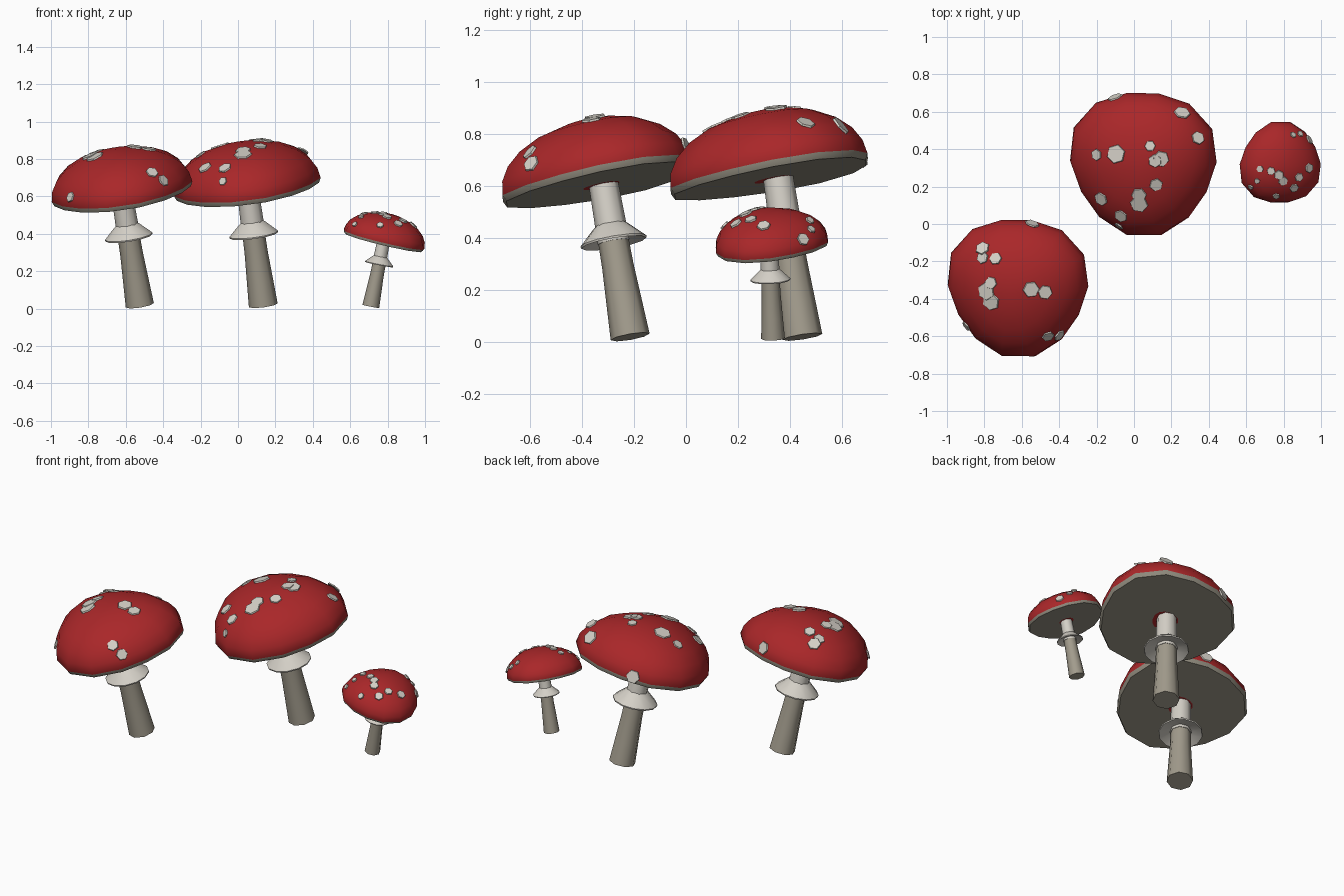
import bpy, bmesh, math
from mathutils import Vector, Matrix
from mathutils.bvhtree import BVHTree

if "Cube" in bpy.data.objects:
    bpy.data.objects.remove(bpy.data.objects["Cube"])


def material(name, rgb):
    m = bpy.data.materials.new(name)
    m.diffuse_color = (*rgb, 1)
    m.use_nodes = True
    m.node_tree.nodes["Principled BSDF"].inputs["Base Color"].default_value = m.diffuse_color
    return m


RED = material("cap red", (0.40, 0.020, 0.022))
PALE = material("pale cream", (0.66, 0.63, 0.57))
TAN = material("stem tan", (0.36, 0.33, 0.265))
GILL = material("gill grey", (0.27, 0.25, 0.20))
UP = Vector((0, 0, 1))


def frame(origin, axis):
    rot = UP.rotation_difference(Vector(axis).normalized())
    return Matrix.Translation(origin) @ rot.to_matrix().to_4x4()


def finish(name, bm, mats, angle=50):
    bmesh.ops.recalc_face_normals(bm, faces=bm.faces)
    me = bpy.data.meshes.new(name)
    bm.to_mesh(me)
    bm.free()
    for m in mats:
        me.materials.append(m)
    for p in me.polygons:
        p.use_smooth = True
    me.set_sharp_from_angle(angle=math.radians(angle))
    ob = bpy.data.objects.new(name, me)
    bpy.context.collection.objects.link(ob)
    return ob


def lathe(name, profile, sides, mat, mats, slots=None, wobble=0, turn=0, loop=False):
    """Spin (radius, height) points; slots give the material of each band."""
    bm = bmesh.new()
    rings = []
    for r, z in profile:
        if r == 0:
            rings.append([bm.verts.new(mat @ Vector((0, 0, z)))] * sides)
            continue
        ring = []
        for i in range(sides):
            a = 2 * math.pi * i / sides
            k = r * (1 + wobble * math.cos(3 * (a - turn)))
            ring.append(bm.verts.new(mat @ Vector((k * math.cos(a), k * math.sin(a), z))))
        rings.append(ring)
    pairs = list(zip(rings, rings[1:]))
    if loop:
        pairs.append((rings[-1], rings[0]))
    for b, (lo, hi) in enumerate(pairs):
        for i in range(sides):
            j = (i + 1) % sides
            vs = list(dict.fromkeys([lo[i], lo[j], hi[j], hi[i]]))
            f = bm.faces.new(vs)
            f.material_index = slots[b] if slots else 0
    return finish(name, bm, mats)


def mushroom(tag, base, top, s, cap_c, cap_n, R, h, turn, ring_d, spots):
    base, top = Vector(base), Vector(top)
    axis = top - base
    L = axis.length
    m = frame(base, axis)
    # stem: flared tan foot, pale neck
    lathe(tag + "_lower_stem", [(0, 0), (.076*s, 0), (.069*s, ring_d*.35), (.061*s, ring_d*.75),
          (.059*s, ring_d + .02*s), (0, ring_d + .02*s)], 8, m, [TAN])
    lathe(tag + "_upper_stem", [(0, ring_d), (.062*s, ring_d), (.057*s, L), (0, L)], 8, m, [PALE])
    # skirt ring
    lathe(tag + "_skirt", [(.058*s, ring_d + .07*s), (.069*s, ring_d + .062*s), (.129*s, ring_d + .004*s),
          (.127*s, ring_d - .004*s), (.058*s, ring_d + .02*s)], 12, m, [PALE], loop=True)
    # cap: dome, grey lip and gills, small red collar round the stem
    lip = -.065 * R
    prof = [(0, h)]
    for t in (75, 58, 42, 27, 13, 0):
        t = math.radians(t)
        prof.append((R * math.cos(t), h * math.sin(t)))
    prof += [(.97*R, lip), (.19*R, lip), (0, lip)]
    cap = lathe(tag + "_cap", prof, 14, frame(cap_c, cap_n), [RED, GILL],
                [0]*6 + [1, 1, 0], .05, math.radians(turn))
    # spots: thin six-sided plates resting on the dome
    bm = bmesh.new()
    bm.from_mesh(cap.data)
    tree = BVHTree.FromBMesh(bm)
    bm.free()
    bm = bmesh.new()
    for k, (x, y, r) in enumerate(spots):
        hit, n = None, None
        p = Vector((x, y, 0))
        for step in range(6):
            q = p.lerp(Vector((cap_c[0], cap_c[1], 0)), step * .02)
            hit, n, _, _ = tree.ray_cast(Vector((q.x, q.y, 3)), -UP)
            if hit:
                break
        if not hit:
            continue
        place = frame(hit + n * .003, n) @ Matrix.Rotation(k * .8, 4, 'Z')
        bmesh.ops.create_cone(bm, cap_ends=True, segments=6, radius1=r, radius2=r * .93,
                              depth=.008, matrix=place)
    finish(tag + "_spots", bm, [PALE], 30)


mushroom("left", (-.525, -.215, .018), (-.62, -.318, .61), 1, (-.62, -.328, .625), (-.15, -.2, 1),
         .38, .235, -90, .375,
         [(-.81, -.13, .04), (-.81, -.18, .035), (-.74, -.185, .035), (-.765, -.315, .035),
          (-.79, -.36, .05), (-.765, -.415, .05), (-.55, -.35, .045), (-.475, -.365, .04),
          (-.545, 0, .04), (-.895, -.545, .03), (-.46, -.6, .035), (-.4, -.595, .035)])
mushroom("middle", (.135, .448, .018), (.053, .355, .63), 1.02, (.05, .335, .65), (-.13, -.18, 1),
         .395, .243, -90, .385,
         [(-.2, .37, .033), (-.096, .374, .053), (.086, .417, .03), (.144, .348, .045),
          (.112, .337, .037), (.118, .21, .037), (.027, .155, .042), (.027, .107, .05),
          (-.176, .134, .04), (-.07, .043, .038), (-.107, .69, .042), (.257, .594, .045),
          (.342, .46, .038), (-.08, -.01, .025)])
mushroom("right", (.71, .335, .012), (.778, .32, .36), .6, (.781, .322, .372), (.24, -.1, 1),
         .222, .139, 90, .23,
         [(.625, .198, .016), (.658, .23, .016), (.674, .294, .02), (.733, .283, .023),
          (.775, .262, .027), (.797, .23, .027), (.856, .193, .026), (.882, .25, .025),
          (.936, .299, .027), (.85, .476, .018), (.888, .481, .018), (.936, .45, .026),
          (.76, .15, .02)])
